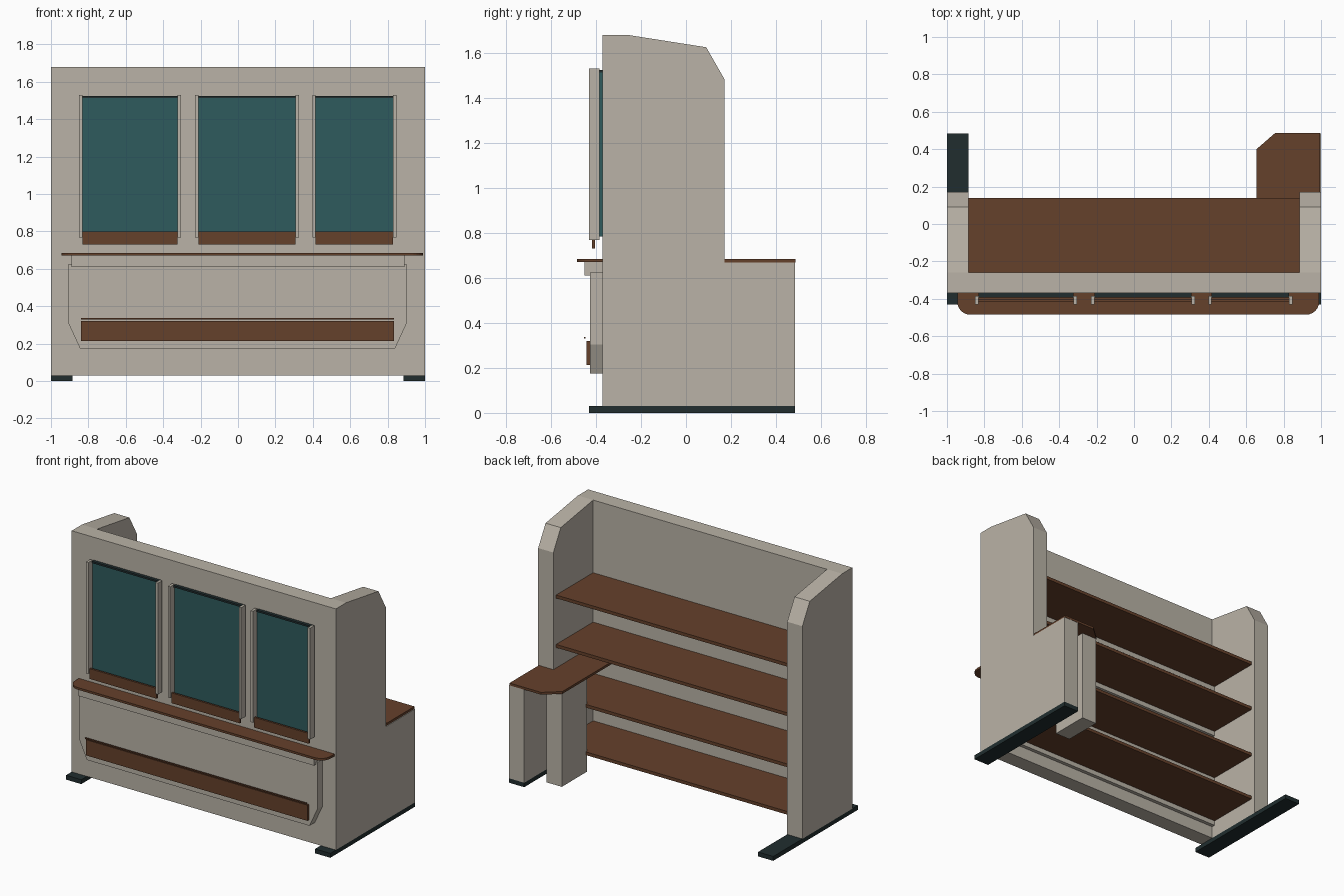
import bpy, bmesh, math

if "Cube" in bpy.data.objects:
    bpy.data.objects.remove(bpy.data.objects["Cube"])


def material(name, rgb):
    m = bpy.data.materials.new(name)
    m.diffuse_color = (*rgb, 1.0)
    m.use_nodes = True
    m.node_tree.nodes["Principled BSDF"].inputs["Base Color"].default_value = m.diffuse_color
    return m


CREAM = material("cream_paint", (0.49, 0.45, 0.385))
BROWN = material("brown_wood", (0.13, 0.052, 0.024))
TEAL = material("teal_panel", (0.028, 0.105, 0.11))
DARK = material("dark_base", (0.015, 0.027, 0.028))

AXES = {"x": lambda a, b, t: (t, a, b),   # profile in y, z
        "y": lambda a, b, t: (a, t, b),   # profile in x, z
        "z": lambda a, b, t: (a, b, t)}   # profile in x, y


def prism(name, axis, profile, lo, hi, mat):
    """Extrude a flat profile along one axis from lo to hi."""
    bm = bmesh.new()
    place = AXES[axis]
    ends = [[bm.verts.new(place(a, b, t)) for a, b in profile] for t in (lo, hi)]
    n = len(profile)
    bm.faces.new(ends[0])
    bm.faces.new(ends[1])
    for i in range(n):
        j = (i + 1) % n
        bm.faces.new((ends[0][i], ends[0][j], ends[1][j], ends[1][i]))
    bmesh.ops.recalc_face_normals(bm, faces=bm.faces)
    mesh = bpy.data.meshes.new(name)
    bm.to_mesh(mesh)
    bm.free()
    mesh.materials.append(mat)
    ob = bpy.data.objects.new(name, mesh)
    bpy.context.collection.objects.link(ob)
    return ob


def box(name, x, y, z, mat):
    rect = [(x[0], y[0]), (x[1], y[0]), (x[1], y[1]), (x[0], y[1])]
    return prism(name, "z", rect, z[0], z[1], mat)


# Front wall and feet
box("front_wall", (-1, 1), (-0.37, -0.26), (0.03, 1.68), CREAM)
for side, x in (("left", (-1, -0.885)), ("right", (0.885, 1))):
    box(side + "_foot", x, (-0.43, 0.485), (0, 0.03), DARK)

# Side walls with clipped top corner; the right one carries the desk end
top = [(0.17, 1.485), (0.09, 1.625), (-0.26, 1.68)]
prism("left_side_wall", "x", [(-0.26, 0.03), (0.17, 0.03)] + top,
      -1, -0.885, CREAM)
prism("right_side_wall", "x",
      [(-0.26, 0.03), (0.485, 0.03), (0.485, 0.668), (0.17, 0.668)] + top,
      0.885, 1, CREAM)

# Shelves with support cleats underneath
for i, z in enumerate((0.17, 0.495, 0.845, 1.183)):
    box(f"shelf_{i + 1}", (-0.885, 0.885), (-0.26, 0.14), (z - 0.022, z), BROWN)
    box(f"shelf_cleat_{i + 1}", (-0.885, 0.885), (-0.26, -0.235),
        (z - 0.055, z - 0.022), CREAM)

# Side desk and its inner leg
prism("desk_top", "z",
      [(0.655, -0.26), (0.885, -0.26), (0.885, 0.17), (0.995, 0.17),
       (0.995, 0.487), (0.755, 0.487), (0.655, 0.40)], 0.668, 0.684, BROWN)
box("desk_leg", (0.66, 0.775), (0.13, 0.40), (0.03, 0.668), CREAM)

# Front counter ledge with rounded outer corners
r = 0.07
ledge = [(0.99, -0.37), (-0.945, -0.37)]
for cx, start in ((-0.945 + r, 180), (0.99 - r, 270)):
    for k in range(7):
        a = math.radians(start + 15 * k)
        ledge.append((cx + r * math.cos(a), -0.485 + r + r * math.sin(a)))
prism("counter_ledge", "z", ledge, 0.67, 0.685, BROWN)
box("ledge_support", (-0.89, 0.89), (-0.452, -0.37), (0.61, 0.67), CREAM)

# Apron panel, kick strip and thin rail
prism("apron_panel", "y",
      [(-0.845, 0.175), (0.84, 0.175), (0.9, 0.305), (0.9, 0.625),
       (-0.905, 0.625), (-0.905, 0.305)], -0.427, -0.37, CREAM)
box("kick_strip", (-0.84, 0.835), (-0.442, -0.427), (0.213, 0.32), BROWN)
box("thin_rail", (-0.84, 0.835), (-0.454, -0.446), (0.33, 0.338), BROWN)

# Three display panels with side jambs, header strip and lower tray
for i, (x0, x1) in enumerate(((-0.832, -0.323), (-0.212, 0.307), (0.415, 0.829))):
    tag = f"_{i + 1}"
    box("display_panel" + tag, (x0, x1), (-0.385, -0.37), (0.785, 1.512), TEAL)
    box("panel_header" + tag, (x0, x1), (-0.392, -0.37), (1.512, 1.524), DARK)
    box("panel_tray" + tag, (x0, x1), (-0.418, -0.404), (0.73, 0.80), BROWN)
    for side, a in (("left", x0 - 0.018), ("right", x1)):
        box(f"{side}_jamb{tag}", (a, a + 0.018), (-0.43, -0.384), (0.768, 1.53), CREAM)
